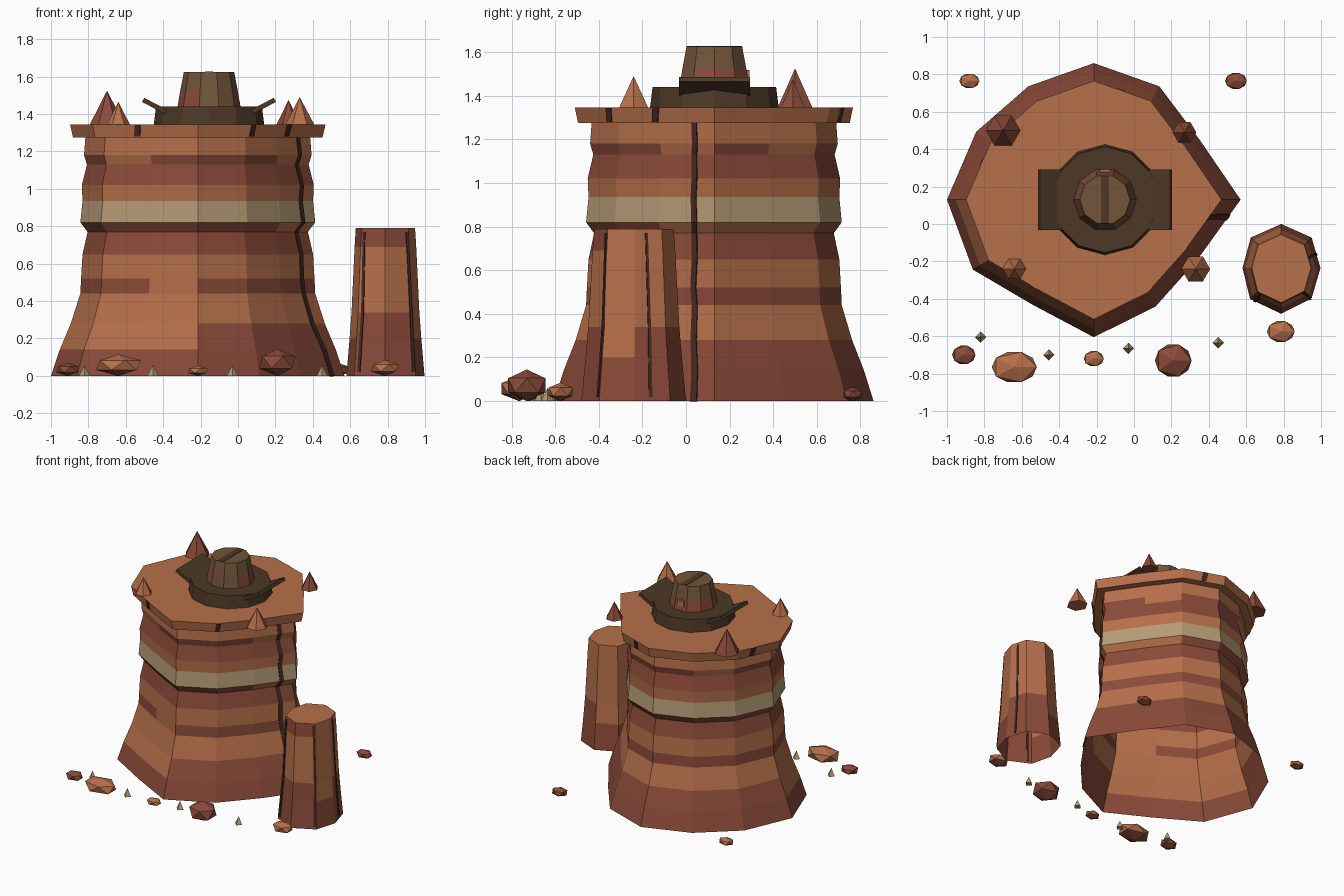
import bpy, bmesh, math
from mathutils import Matrix, Vector

cube = bpy.data.objects.get("Cube")
if cube:
    bpy.data.objects.remove(cube, do_unlink=True)


def material(name, r, g, b):
    m = bpy.data.materials.new(name)
    m.use_nodes = True
    m.diffuse_color = (r, g, b, 1)
    m.node_tree.nodes["Principled BSDF"].inputs["Base Color"].default_value = (r, g, b, 1)
    return m


ORANGE = material("orange sandstone", .47, .16, .07)
BRICK = material("brick red rock", .26, .07, .042)
TAN = material("pale tan rock", .47, .33, .18)
CRACK = material("dark maroon", .065, .021, .015)
FELT = material("brown felt", .17, .09, .042)
DARK = material("dark brown", .075, .04, .02)


def finish(name, bm, *mats):
    me = bpy.data.meshes.new(name)
    bm.to_mesh(me)
    bm.free()
    ob = bpy.data.objects.new(name, me)
    bpy.context.collection.objects.link(ob)
    for m in mats:
        me.materials.append(m)
    return ob


def loft(name, rings, mats, rule=lambda i, j: 0, bottom=False, top=False):
    """Skin rings of points; rule(side, band) gives the material index."""
    bm = bmesh.new()
    vs = [[bm.verts.new(p) for p in ring] for ring in rings]
    n = len(vs[0])
    for j in range(len(vs) - 1):
        for i in range(n):
            k = (i + 1) % n
            f = bm.faces.new((vs[j][i], vs[j][k], vs[j + 1][k], vs[j + 1][i]))
            f.material_index = rule(i, j)
    if bottom:
        bm.faces.new(vs[0][::-1])
    if top:
        bm.faces.new(vs[-1])
    return finish(name, bm, *mats)


def ring(center, radii, scale, z):
    n = len(radii)
    return [Vector((center[0] + r * scale * math.cos(math.tau * i / n),
                    center[1] + r * scale * math.sin(math.tau * i / n), z))
            for i, r in enumerate(radii)]


def cone(name, x, y, z, r, h, sides, mat):
    bm = bmesh.new()
    bmesh.ops.create_cone(bm, cap_ends=True, segments=sides, radius1=r, radius2=0, depth=h,
                          matrix=Matrix.Translation((x, y, z + h / 2)) @ Matrix.Rotation(math.pi / 2, 4, 'Z'))
    return finish(name, bm, mat)


def box(name, loc, size, mat, tilt=0):
    bm = bmesh.new()
    bmesh.ops.create_cube(bm, size=1, matrix=Matrix.Translation(loc)
                          @ Matrix.Rotation(tilt, 4, 'Y') @ Matrix.Diagonal((*size, 1)))
    return finish(name, bm, mat)


# Main butte: one footprint scaled up through the rock layers
MESA = (-.215, .13)
FOOT = [.785, .65, .70, .73, .70, .726, .785, .747, .65, .735, .66, .64]
LAYERS = [(0, 1), (.14, .94), (.28, .865), (.44, .80), (.52, .795), (.65, .785), (.77, .75),
          (.82, .80), (.935, .785), (1.02, .79), (1.13, .755), (1.18, .775), (1.28, .765)]
BANDS = [1, 1, 0, 1, 0, 1, 1, 2, 0, 1, 1, 0]


def strata(side, band):
    if band == 1 and side in (6, 7, 8):
        return 0
    if band == 3 and side == 8:
        return 0
    if band == 6 and side in (11, 0, 1):
        return 0
    if band == 10 and side in (1, 4, 7, 11):
        return 0
    return BANDS[band]


loft("butte_wall", [ring(MESA, FOOT, s, z) for z, s in LAYERS], (ORANGE, BRICK, TAN), strata)
RIM = [(1.275, .85), (1.345, .87)]
loft("butte_rim", [ring(MESA, FOOT, s, z) for z, s in RIM], (ORANGE,), bottom=True, top=True)


# Cracks: thin ribbons that follow the facets
def on_wall(layers, center, radii, angle, z, off=.006):
    for (z0, s0), (z1, s1) in zip(layers, layers[1:]):
        if z <= z1:
            break
    s = s0 + (s1 - s0) * (z - z0) / (z1 - z0)
    pts = ring(center, radii, s, z)
    step = 360 / len(radii)
    i, t = divmod((angle % 360) / step, 1)
    p = pts[int(i)].lerp(pts[(int(i) + 1) % len(pts)], t)
    out = (p - Vector((*center, z))).normalized()
    return p + out * off


def crack(name, layers, center, radii, path, width):
    bm = bmesh.new()
    rows = [[bm.verts.new(on_wall(layers, center, radii, a + d, z)) for d in (-width, width)]
            for a, z in path]
    for (a, b), (d, c) in zip(rows, rows[1:]):
        bm.faces.new((a, b, c, d))
    ob = finish(name, bm, CRACK)
    mod = ob.modifiers.new("thickness", 'SOLIDIFY')
    mod.thickness = .009


crack("side_crack", LAYERS, MESA, FOOT,
      [(-9 - 2.5 * s + (j % 2) * .6, z) for j, (z, s) in
       enumerate((z, min(1, z * 2)) for z, _ in LAYERS)], 1.4)
for n, a in enumerate((235, 301, 330, 75, 160)):
    crack(f"rim_crack_{n}", RIM, MESA, FOOT, [(a, 1.28), (a + 1, 1.343)], 1.6)

# Side pillar
PILLAR = (.787, -.235)
PR = [.21, .23, .235, .23, .207, .235, .245, .23]
PL = [(0, 1), (.2, .92), (.34, .87), (.69, .79), (.79, .76)]


def pillar_rule(side, band):
    if band == 0 or (band == 1 and side in (0, 1, 5, 6)):
        return 1
    return 1 if band == 3 and side in (4, 5, 6) else 0


loft("pillar", [ring(PILLAR, PR, s, z) for z, s in PL], (ORANGE, BRICK), pillar_rule, top=True)
for n, a in enumerate((232, 312, 20)):
    crack(f"pillar_crack_{n}", PL, PILLAR, PR, [(a, .02), (a + 1, .34), (a - 1, .77)], 2)

# Hat: brim, curled side flaps, crown, band, crease and buckle
HAT = (-.155, .13)
loft("hat_brim", [ring(HAT, [.295] * 12, s, z) for z, s in ((1.345, 1), (1.44, .96))],
     (DARK,), bottom=True, top=True)
for side, label in ((1, "left"), (-1, "right")):
    box(f"hat_flap_{label}", (HAT[0] + side * .29, HAT[1], 1.443), (.14, .325, .025), DARK, -side * .48)
loft("hat_crown", [ring(HAT, [.17] * 10, s, z) for z, s in ((1.43, 1), (1.52, .91), (1.625, .79))],
     (FELT, BRICK), lambda i, j: 1 if j == 0 and i not in (7, 8) else 0, top=True)
box("hat_crease", (HAT[0], HAT[1], 1.625), (.045, .255, .006), DARK)
box("hat_buckle", (HAT[0], HAT[1] + .15, 1.495), (.055, .024, .045), ORANGE)

# Stone spikes on the rim
for n, (x, y, r, h, m) in enumerate([(-.7, .5, .092, .18, BRICK), (.27, .49, .063, .13, BRICK),
                                     (-.64, -.24, .062, .12, ORANGE), (.33, -.24, .077, .145, ORANGE)]):
    cone(f"rim_spike_{n}", x, y, 1.345, r, h, 6, m)

# Loose boulders
for n, (x, y, rx, ry, h, m) in enumerate([
        (-.88, .765, .06, .045, .06, ORANGE), (.545, .765, .065, .05, .065, BRICK),
        (-.91, -.7, .07, .058, .07, BRICK), (-.64, -.765, .135, .095, .115, ORANGE),
        (-.215, -.72, .06, .047, .055, ORANGE), (.21, -.73, .11, .1, .145, BRICK),
        (.785, -.575, .083, .065, .085, ORANGE)]):
    bm = bmesh.new()
    bmesh.ops.create_icosphere(bm, subdivisions=1, radius=1, matrix=Matrix.Translation((x, y, h / 2))
                               @ Matrix.Diagonal((rx, ry, h / 2, 1)))
    for f in bm.faces:
        f.material_index = 1 if f.normal.z < -.5 else 0
    finish(f"boulder_{n}", bm, m, BRICK)

# Small pale shards on the ground
for n, (x, y) in enumerate([(-.82, -.605), (-.455, -.7), (-.03, -.665), (.45, -.635)]):
    cone(f"shard_{n}", x, y, 0, .03, .06, 4, TAN)
